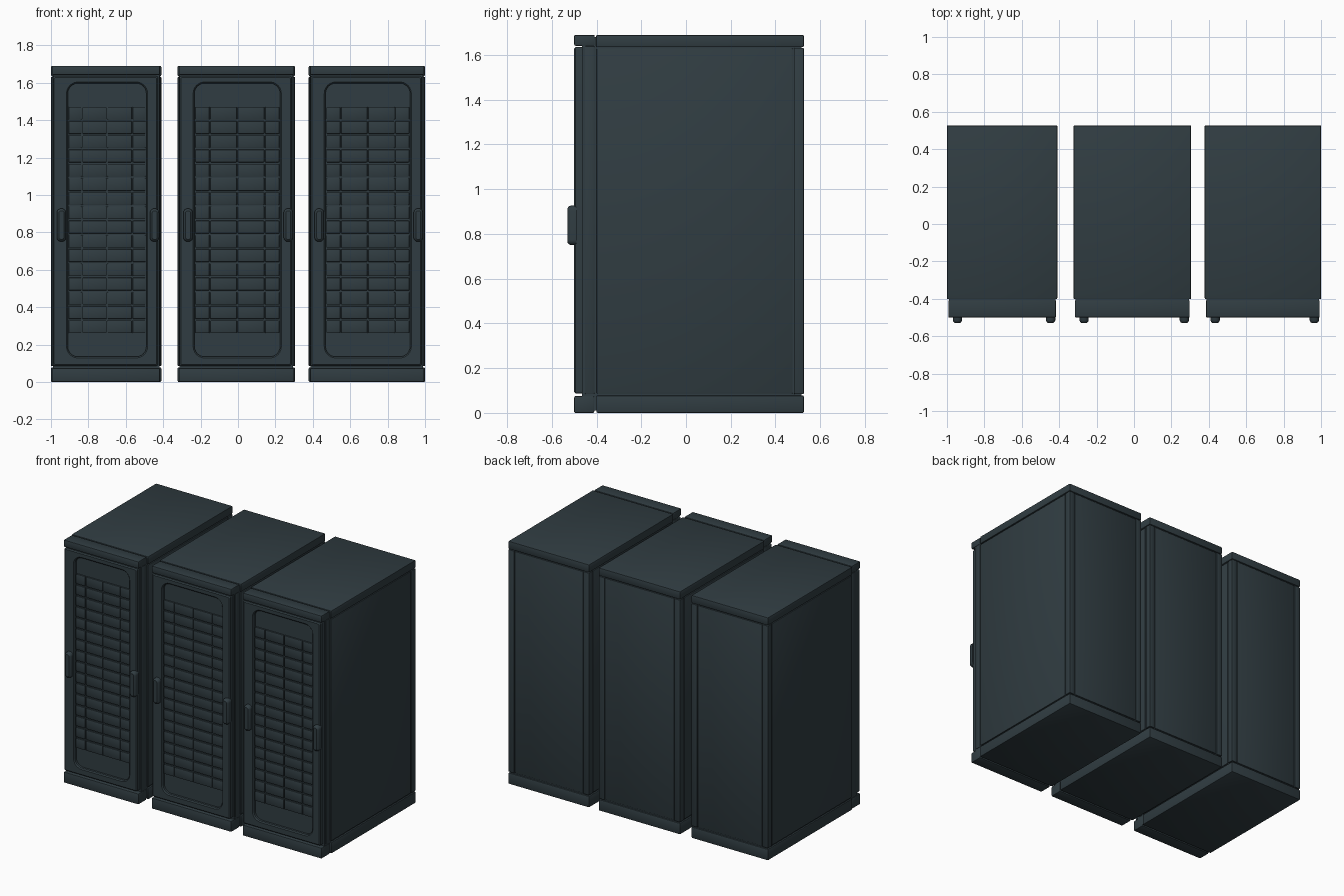
import bpy, bmesh, math

if "Cube" in bpy.data.objects:
    bpy.data.objects.remove(bpy.data.objects["Cube"])

mat = bpy.data.materials.new("dark_slate")
mat.diffuse_color = (0.030, 0.046, 0.054, 1)
mat.use_nodes = True
mat.node_tree.nodes["Principled BSDF"].inputs["Base Color"].default_value = mat.diffuse_color


def finish(bm, name):
    bmesh.ops.recalc_face_normals(bm, faces=bm.faces)
    me = bpy.data.meshes.new(name)
    bm.to_mesh(me)
    bm.free()
    me.materials.append(mat)
    ob = bpy.data.objects.new(name, me)
    bpy.context.collection.objects.link(ob)
    bpy.ops.object.select_all(action='DESELECT')
    bpy.context.view_layer.objects.active = ob
    ob.select_set(True)
    bpy.ops.object.shade_smooth_by_angle(angle=math.radians(35))
    return ob


def boxes(name, items, bevel=0.006):
    """One object made of bevelled boxes given as (x0, x1, y0, y1, z0, z1)."""
    bm = bmesh.new()
    for x0, x1, y0, y1, z0, z1 in items:
        vs = bmesh.ops.create_cube(bm, size=1)["verts"]
        for v in vs:
            v.co = ((x0 + x1) / 2 + v.co.x * (x1 - x0),
                    (y0 + y1) / 2 + v.co.y * (y1 - y0),
                    (z0 + z1) / 2 + v.co.z * (z1 - z0))
    if bevel:
        bmesh.ops.bevel(bm, geom=bm.edges[:], offset=bevel, segments=2,
                        profile=0.5, affect='EDGES')
    return finish(bm, name)


def rounded_loft(name, rings, closed):
    """Loft rounded rectangles (x0, x1, z0, z1, radius, y), capped or closed on itself."""
    bm = bmesh.new()
    loops = []
    for x0, x1, z0, z1, r, y in rings:
        loop = []
        for q, (cx, cz) in enumerate(((x1 - r, z1 - r), (x0 + r, z1 - r),
                                      (x0 + r, z0 + r), (x1 - r, z0 + r))):
            for k in range(7):
                a = math.pi / 2 * (q + k / 6)
                loop.append(bm.verts.new((cx + r * math.cos(a), y, cz + r * math.sin(a))))
        loops.append(loop)
    pairs = list(zip(loops, loops[1:]))
    if closed:
        pairs.append((loops[-1], loops[0]))
    for a, b in pairs:
        n = len(a)
        for i in range(n):
            j = (i + 1) % n
            bm.faces.new((a[i], a[j], b[j], b[i]))
    if not closed:
        bm.faces.new(loops[0])
        bm.faces.new(loops[-1])
    return finish(bm, name)


H = 1.69
YF, YM, YB = -0.50, -0.405, 0.527


def cabinet(x0, x1, tag):
    f0, f1 = x0 + 0.007, x1 - 0.007          # front section is slightly narrower
    # inner core that closes the seams
    boxes("core_" + tag, [(x0 + .01, x1 - .01, YF + .035, YB - .01, .01, H - .01)], 0)
    # plinth and roof, each split into front strip and main part
    boxes("plinth_" + tag, [(f0, f1, YF, YM - .005, 0, .075), (x0, x1, YM + .004, YB, 0, .078)])
    boxes("roof_" + tag, [(f0, f1, YF, YM - .003, 1.641, H), (x0, x1, YM + .003, YB, 1.635, H)])
    # frame behind the door, rear corner posts
    boxes("door_frame_" + tag, [(f0, f1, -.452, YM - .004, .084, 1.64)], .004)
    boxes("rear_posts_" + tag, [(x0, x0 + .045, .482, YB, .084, 1.632),
                                (x1 - .045, x1, .482, YB, .084, 1.632)], .005)
    # side and back panels
    boxes("side_panels_" + tag, [(x0 + .002, x0 + .04, YM + .005, .477, .086, 1.630),
                                 (x1 - .04, x1 - .002, YM + .005, .477, .086, 1.630)], .005)
    boxes("back_panel_" + tag, [(x0 + .047, x1 - .047, .48, YB - .002, .086, 1.630)], .005)
    # door with rounded window opening
    d0, d1, b, t = x0 + .010, x1 - .018, .086, 1.635
    i0, i1, ib, it = x0 + .09, x1 - .08, .135, 1.597
    c = .007
    rounded_loft("door_" + tag, [
        (d0, d1, b, t, .010, -.456),
        (d0, d1, b, t, .010, YF + c),
        (d0 + c, d1 - c, b + c, t - c, .008, YF),
        (i0 - c, i1 + c, ib - c, it + c, .062, YF),
        (i0, i1, ib, it, .055, YF + c),
        (i0, i1, ib, it, .055, -.456)], True)
    # recessed window panel
    boxes("window_panel_" + tag, [(i0 - .01, i1 + .01, -.478, -.458, ib - .01, it + .01)], 0)
    # louvre rows, split into four columns
    w, mid = i1 - i0, (i0 + i1) / 2
    cuts = [i0 + .002, mid - w * .32, mid, mid + w * .32, i1 - .002]
    pitch = (1.475 - .257) / 16
    items = []
    for r in range(16):
        z = .257 + r * pitch
        for a, e in zip(cuts, cuts[1:]):
            items.append((a + .002, e - .002, -.488, -.470, z + .004, z + pitch - .004))
    boxes("louvres_" + tag, items, .004)
    # pair of handles
    for side, hx in (("left", x0 + .056), ("right", x1 - .036)):
        rings = [(hx - .025 + s, hx + .025 - s, .75 + s, .927 - s, .023 - s, y)
                 for s, y in ((0, -.49), (0, -.515), (.004, -.524), (.012, -.53))]
        rounded_loft("handle_%s_%s" % (side, tag), rings, False)


for tag, a, b in (("left", -1.0, -.41), ("middle", -.323, .305), ("right", .378, 1.0)):
    cabinet(a, b, tag)
